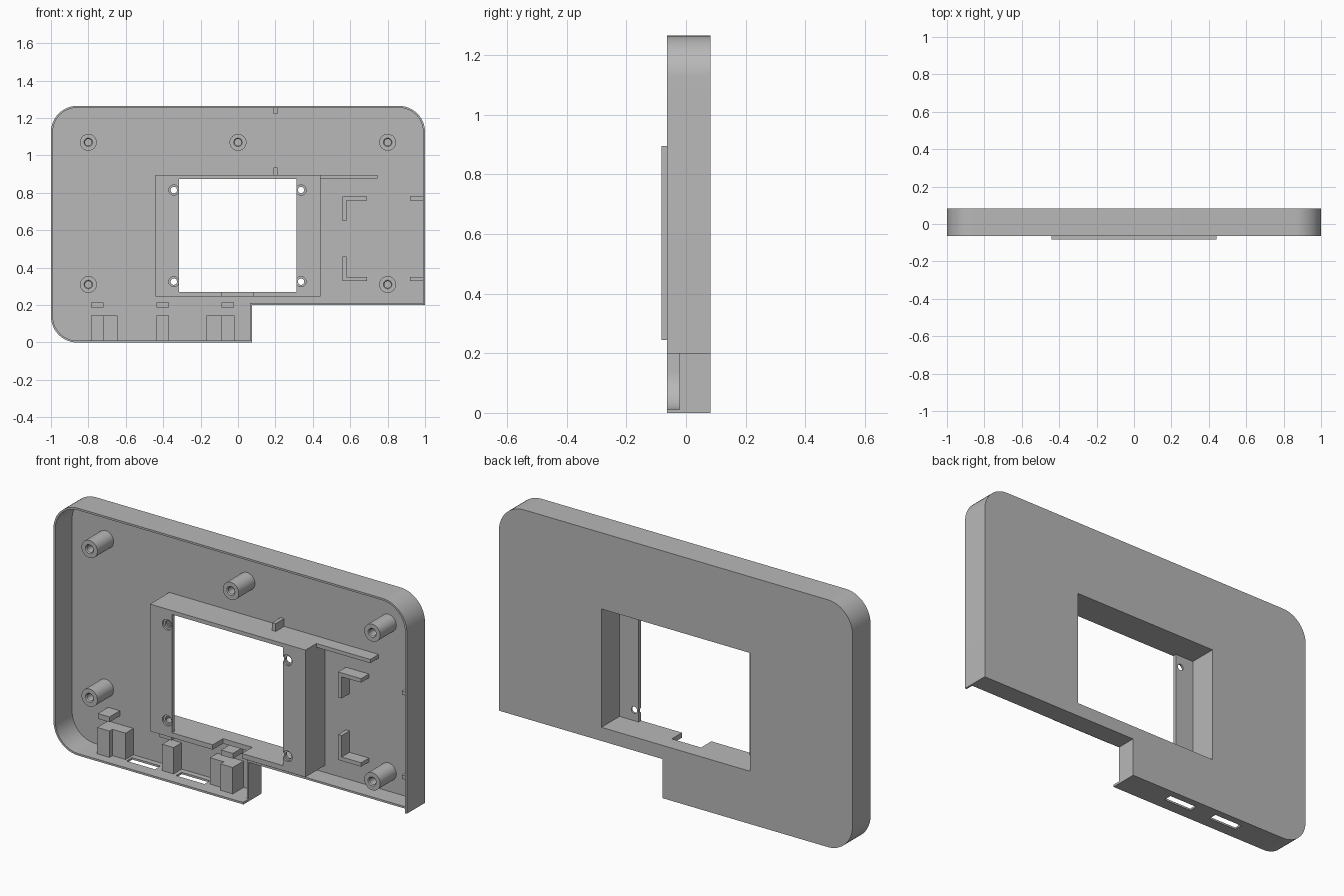
import bpy, bmesh
from math import sin, cos, pi, radians
from mathutils import Vector, Matrix

if "Cube" in bpy.data.objects:
    bpy.data.objects.remove(bpy.data.objects["Cube"])

grey = bpy.data.materials.new("plain_grey")
grey.use_nodes = True
grey.diffuse_color = (0.48, 0.48, 0.48, 1)
grey.node_tree.nodes["Principled BSDF"].inputs["Base Color"].default_value = grey.diffuse_color

FRONT, BACK, FLOOR = -0.063, 0.083, 0.073   # rim, rear face, inside of rear plate
WALL, RADIUS, TOP = 0.01, 0.14, 1.265


def finish(bm, name):
    bmesh.ops.recalc_face_normals(bm, faces=bm.faces)
    mesh = bpy.data.meshes.new(name)
    bm.to_mesh(mesh)
    bm.free()
    mesh.materials.append(grey)
    obj = bpy.data.objects.new(name, mesh)
    bpy.context.collection.objects.link(obj)
    return obj


def prism(name, points, offset):
    """Extrude a closed 3D outline by an offset vector."""
    bm = bmesh.new()
    face = bm.faces.new([bm.verts.new(p) for p in points])
    new = bmesh.ops.extrude_face_region(bm, geom=[face])["geom"]
    verts = [v for v in new if isinstance(v, bmesh.types.BMVert)]
    bmesh.ops.translate(bm, verts=verts, vec=offset)
    return finish(bm, name)


def box(name, x0, x1, z0, z1, y0, y1):
    pts = [(x0, y0, z0), (x1, y0, z0), (x1, y0, z1), (x0, y0, z1)]
    return prism(name, pts, (0, y1 - y0, 0))


def lathe(name, x, z, profile, steps=32):
    """Revolve (radius, y) points around a front-to-back axis."""
    bm = bmesh.new()
    verts = [bm.verts.new((r, y, 0)) for r, y in profile]
    edges = [bm.edges.new(pair) for pair in zip(verts, verts[1:])]
    bmesh.ops.spin(bm, geom=verts + edges, cent=(0, 0, 0), axis=(0, 1, 0),
                   angle=2 * pi, steps=steps)
    bmesh.ops.remove_doubles(bm, verts=bm.verts, dist=0.0001)
    bmesh.ops.translate(bm, verts=bm.verts, vec=(x, 0, z))
    return finish(bm, name)


def cut(obj, cutter):
    mod = obj.modifiers.new("cut", "BOOLEAN")
    mod.operation, mod.solver, mod.object = "DIFFERENCE", "EXACT", cutter
    bpy.context.view_layer.objects.active = obj
    bpy.ops.object.modifier_apply(modifier=mod.name)
    bpy.data.objects.remove(cutter)


def smooth(obj):
    bpy.ops.object.select_all(action="DESELECT")
    obj.select_set(True)
    bpy.context.view_layer.objects.active = obj
    bpy.ops.object.shade_smooth_by_angle(angle=radians(30))


def outline(inset, y):
    """Rounded panel with a stepped lower corner, shrunk by inset."""
    pts = []

    def arc(cx, cz, start):
        for i in range(13):
            a = radians(start + i * 7.5)
            r = RADIUS - inset
            pts.append((cx + r * cos(a), y, cz + r * sin(a)))
    edge = 1 - RADIUS
    arc(edge, TOP - RADIUS, 0)
    arc(-edge, TOP - RADIUS, 90)
    arc(-edge, RADIUS, 180)
    pts.extend([(0.075 - inset, y, inset), (0.075 - inset, y, 0.2 + inset),
                (1 - inset, y, 0.2 + inset)])
    return pts


# Hollow shell
shell = prism("shell", outline(0, FRONT), (0, BACK - FRONT, 0))
cut(shell, prism("cavity", outline(WALL, FRONT - 0.1), (0, FLOOR - FRONT + 0.1, 0)))
cut(shell, box("window_cut", -0.42, 0.42, 0.27, 0.875, 0, 0.2))
# Lower walls around the step
cut(shell, box("step_cut", 0.05, 0.99, 0.012, 0.23, -0.2, -0.022))
# Port openings in the bottom wall
for x in (-0.55, -0.27):
    cut(shell, box("port_cut", x - 0.08, x + 0.08, -0.1, 0.05, 0.0, 0.045))
smooth(shell)

# Screen frame: a deep box with a lip around the window
frame = box("screen_frame", -0.44, 0.44, 0.245, 0.895, -BACK, FLOOR + 0.002)
section = [(-0.42, 0.2), (0.42, 0.2), (0.42, FRONT), (0.312, FRONT), (0.312, -0.2),
           (-0.315, -0.2), (-0.315, FRONT), (-0.42, FRONT)]
cut(frame, prism("window", [(x, y, 0.27) for x, y in section], (0, 0, 0.605)))
cut(frame, box("cable_notch", -0.085, 0.08, 0.2, 0.3, -0.2, 0.0))
for x in (-0.343, 0.337):
    for z in (0.325, 0.815):
        cut(frame, lathe("screw_hole", x, z, [(0, -0.1), (0.027, -0.1), (0.027, -0.073),
                                             (0.017, -0.073), (0.017, -0.05), (0, -0.05)]))
smooth(frame)

# Screw posts with blind holes
for x, z in ((-0.8, 1.07), (0, 1.07), (0.8, 1.07), (-0.8, 0.31), (0.8, 0.31)):
    smooth(lathe("screw_post", x, z, [(0.045, FLOOR + 0.002), (0.045, -0.058), (0.023, -0.058),
                                      (0.018, -0.053), (0.018, 0.05), (0, 0.05)]))

# Ribs standing on the rear plate: x range, z range, front edge
deep = FLOOR + 0.002
ribs = {
    "frame_rib": (0.44, 0.745, 0.876, 0.895, 0.005),
    "upper_tab": (0.19, 0.21, 1.222, 1.257, 0.005),
    "lower_tab": (0.19, 0.21, 0.894, 0.935, 0.005),
}
for name, (x0, x1, z0, z1, y) in ribs.items():
    box(name, x0, x1, z0, z1, y, deep)

# Mirrored board brackets and edge stops
MID = 0.555
for side in (-1, 1):
    ell = [(0.56, 0.095), (0.58, 0.095), (0.58, 0.205), (0.69, 0.205), (0.69, 0.225), (0.56, 0.225)]
    prism("board_bracket", [(x, 0.01, MID + side * z) for x, z in ell], (0, deep - 0.01, 0))
    z0, z1 = sorted((MID + side * 0.205, MID + side * 0.225))
    box("edge_stop", 0.92, 0.992, z0, z1, 0.01, deep)

# Blocks on the bottom wall beside the ports
for x0, x1, y in ((-0.787, -0.717, -0.014), (-0.717, -0.643, 0.01), (-0.435, -0.37, 0.008),
                  (-0.168, -0.09, 0.014), (-0.09, -0.02, -0.014)):
    box("port_block", x0, x1, 0.008, 0.145, y, deep)
# Small clips above the blocks
for x in (-0.753, -0.403, -0.055):
    box("port_clip", x - 0.033, x + 0.033, 0.188, 0.215, -0.01, deep)
